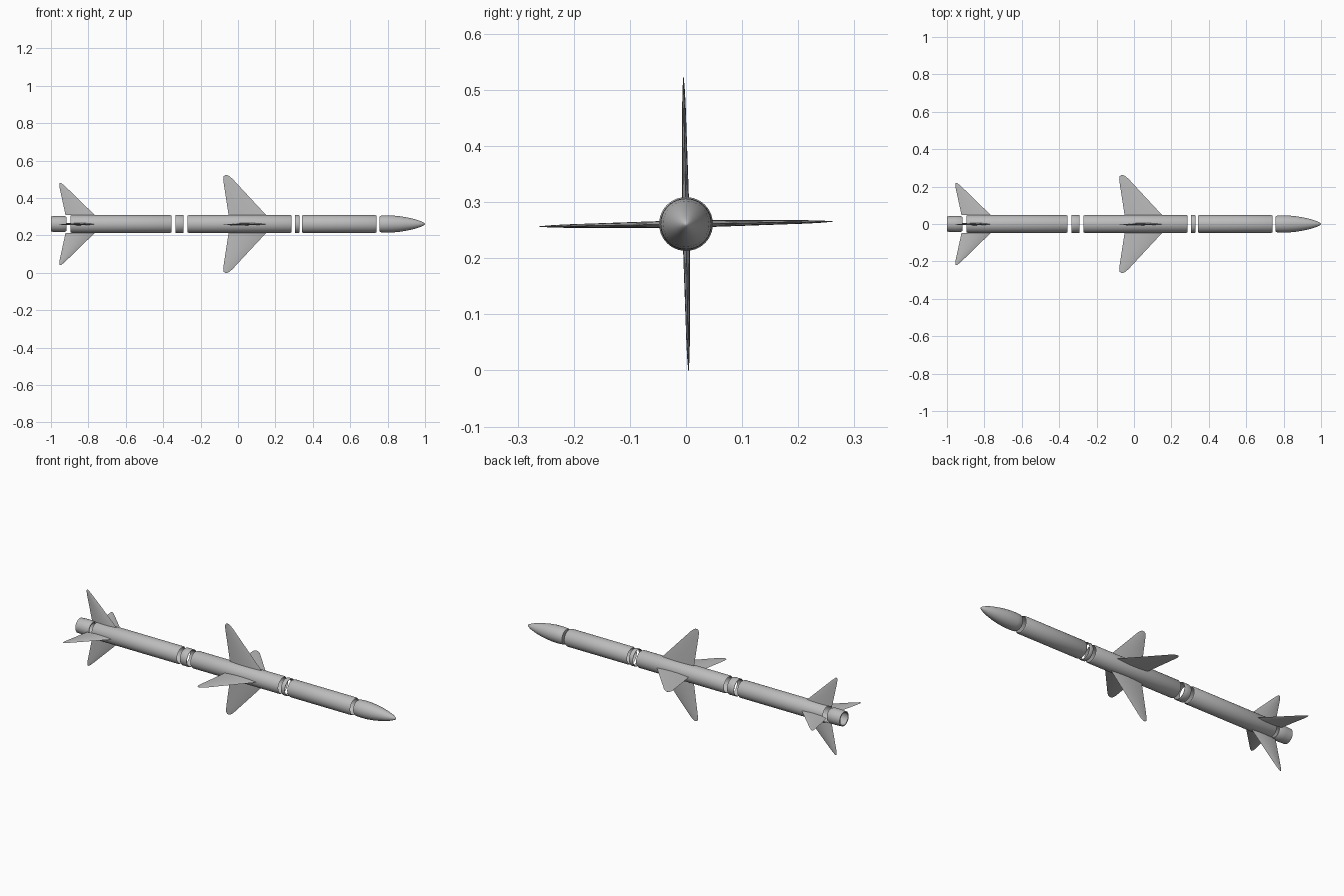
import bpy, bmesh, math
from mathutils import Matrix

cube = bpy.data.objects.get("Cube")
if cube:
    bpy.data.objects.remove(cube, do_unlink=True)

AXIS_Z = 0.261
ROLL = math.radians(1)
SEGMENTS = 40
WALL = 0.004

grey = bpy.data.materials.new("light_grey")
grey.use_nodes = True
colour = (0.5, 0.5, 0.5, 1)
grey.diffuse_color = colour
grey.node_tree.nodes["Principled BSDF"].inputs["Base Color"].default_value = colour


def finish(name, bm, angle):
    """Turn a bmesh into a smooth-shaded, coloured object on the body axis."""
    bmesh.ops.remove_doubles(bm, verts=bm.verts, dist=1e-5)
    bmesh.ops.recalc_face_normals(bm, faces=bm.faces)
    bm.transform(Matrix.Translation((0, 0, AXIS_Z)) @ Matrix.Rotation(ROLL, 4, 'X'))
    mesh = bpy.data.meshes.new(name)
    bm.to_mesh(mesh)
    bm.free()
    mesh.materials.append(grey)
    obj = bpy.data.objects.new(name, mesh)
    bpy.context.collection.objects.link(obj)
    bpy.ops.object.select_all(action='DESELECT')
    bpy.context.view_layer.objects.active = obj
    obj.select_set(True)
    bpy.ops.object.shade_smooth_by_angle(angle=math.radians(angle))


def lathe(name, profile):
    """Spin an (x, radius) outline around the long axis."""
    bm = bmesh.new()
    verts = [bm.verts.new((x, 0, r)) for x, r in profile]
    edges = [bm.edges.new(pair) for pair in zip(verts, verts[1:])]
    bmesh.ops.spin(bm, geom=verts + edges, axis=(1, 0, 0), cent=(0, 0, 0),
                   angle=math.tau, steps=SEGMENTS)
    finish(name, bm, 35)


def tube(name, x0, x1, r, lip):
    """Open hollow section with a softened lip at each end."""
    low, inner = r - lip * 0.5, r - WALL
    lathe(name, [(x0, inner), (x0, low), (x0 + lip, r), (x1 - lip, r),
                 (x1, low), (x1, inner), (x0, inner)])


def fin(name, stations, turn):
    """Lens-section blade lofted through (radius, trailing x, leading x, half thickness)."""
    chord = 8
    bm = bmesh.new()
    loops = []
    for r, trail, lead, half in stations:
        loop = []
        for i in range(chord * 2):
            a = math.tau * i / (chord * 2)
            x = (trail + lead) / 2 + (lead - trail) / 2 * math.cos(a)
            y = half * math.sin(a) * abs(math.sin(a))
            loop.append(bm.verts.new((x, y, r)))
        loops.append(loop)
    for a, b in zip(loops, loops[1:]):
        for i in range(len(a)):
            j = (i + 1) % len(a)
            bm.faces.new((a[i], a[j], b[j], b[i]))
    bm.faces.new(loops[0])
    bm.faces.new(loops[-1])
    bm.transform(Matrix.Rotation(turn, 4, 'X'))
    finish(name, bm, 40)


# Body sections and the coupling rings between them
tube("rear_body", -0.895, -0.355, 0.048, 0.008)
tube("rear_ring", -0.335, -0.292, 0.048, 0.003)
tube("middle_body", -0.27, 0.285, 0.048, 0.008)
tube("front_ring", 0.304, 0.328, 0.048, 0.003)
tube("front_body", 0.342, 0.74, 0.048, 0.008)

# Exhaust nozzle, hollow and open at the back
lathe("nozzle", [(-1, 0.035), (-1, 0.041), (-0.96, 0.043), (-0.93, 0.043),
                 (-0.917, 0.038), (-0.917, 0.033), (-0.96, 0.037), (-1, 0.035)])

# Rounded nose cone
lathe("nose_cone", [(0.756, 0), (0.756, 0.04), (0.762, 0.044), (0.79, 0.046),
                    (0.83, 0.045), (0.87, 0.041), (0.91, 0.034), (0.945, 0.026),
                    (0.975, 0.016), (0.99, 0.009), (0.997, 0.004), (1, 0)])

# Four large middle wings and four smaller tail fins
wing = [(0.046, -0.05, 0.152, 0.006), (0.215, -0.076, -0.005, 0.003),
        (0.24, -0.079, -0.028, 0.002), (0.255, -0.077, -0.045, 0.001),
        (0.261, -0.07, -0.056, 0.001)]
tail = [(0.047, -0.922, -0.765, 0.006), (0.19, -0.953, -0.912, 0.003),
        (0.21, -0.955, -0.934, 0.002), (0.219, -0.953, -0.945, 0.001)]
for i, side in enumerate(("top", "front", "bottom", "back")):
    fin(side + "_wing", wing, i * math.pi / 2)
    fin(side + "_tail_fin", tail, i * math.pi / 2)
